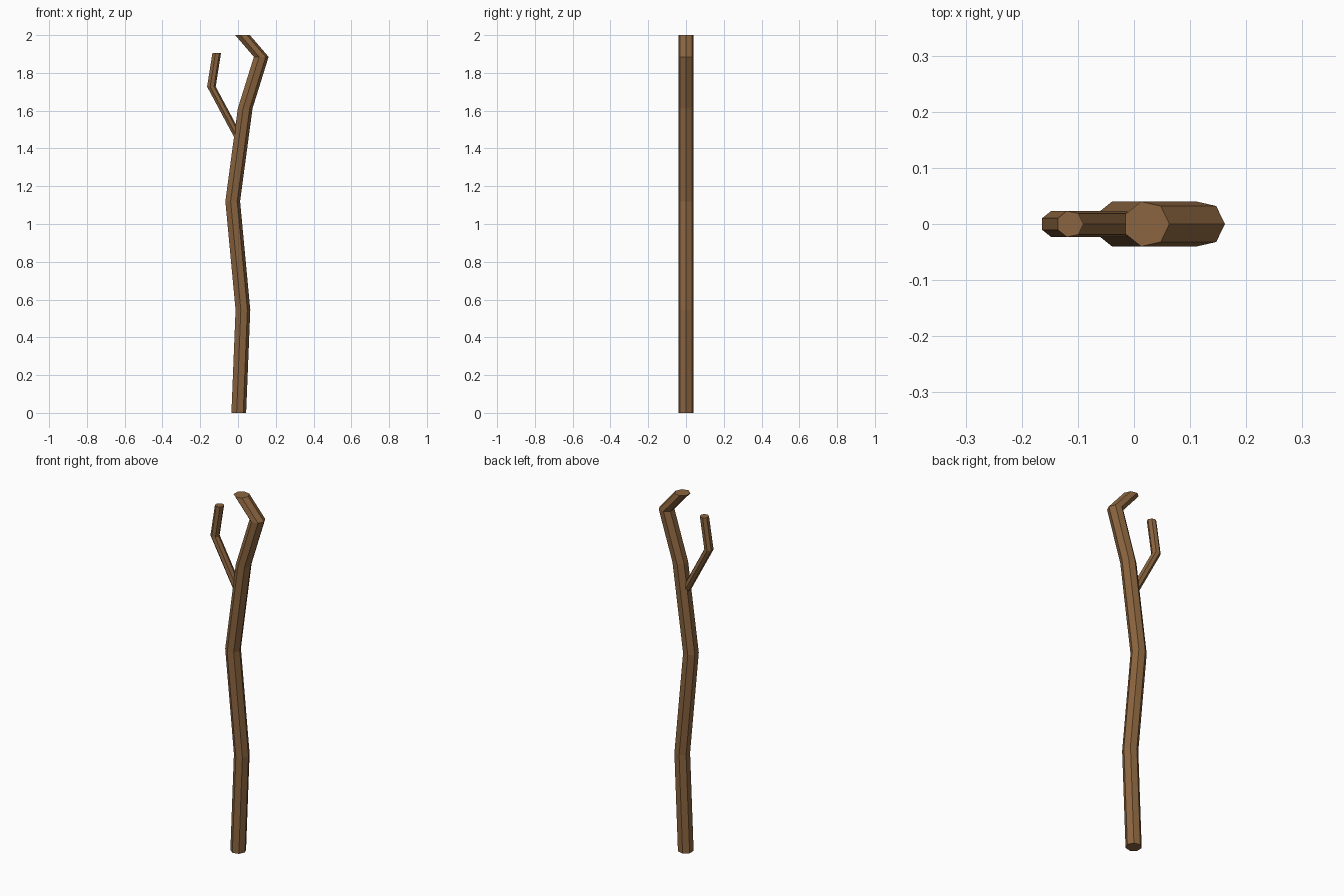
import bpy, bmesh, math

if "Cube" in bpy.data.objects:
    bpy.data.objects.remove(bpy.data.objects["Cube"])

SIDES = 7

bark = bpy.data.materials.new("bark")
bark.diffuse_color = (0.26, 0.13, 0.05, 1)
bark.use_nodes = True
bark.node_tree.nodes["Principled BSDF"].inputs["Base Color"].default_value = bark.diffuse_color


def limb(name, radius, path):
    """Sweep a level seven-sided ring through (x, z) path points."""
    bm = bmesh.new()
    rings = []
    for cx, z in path:
        rings.append([bm.verts.new((cx + radius * math.cos(2 * math.pi * i / SIDES),
                                    radius * math.sin(2 * math.pi * i / SIDES), z))
                      for i in range(SIDES)])
    for lo, hi in zip(rings, rings[1:]):
        for i in range(SIDES):
            j = (i + 1) % SIDES
            bm.faces.new((lo[i], lo[j], hi[j], hi[i]))
    bm.faces.new(rings[0][::-1])
    bm.faces.new(rings[-1])
    bmesh.ops.recalc_face_normals(bm, faces=bm.faces)
    mesh = bpy.data.meshes.new(name)
    bm.to_mesh(mesh)
    bm.free()
    mesh.materials.append(bark)
    obj = bpy.data.objects.new(name, mesh)
    bpy.context.collection.objects.link(obj)
    return obj


# crooked main shaft, bent over at the top
limb("staff_shaft", 0.041, [(0.002, 0), (0.024, 0.545), (-0.030, 1.12),
                            (0.036, 1.612), (0.121, 1.885), (0.022, 2.0)])

# thin side twig, rooted inside the shaft
limb("side_twig", 0.024, [(0.010, 1.443), (-0.142, 1.727), (-0.114, 1.905)])
